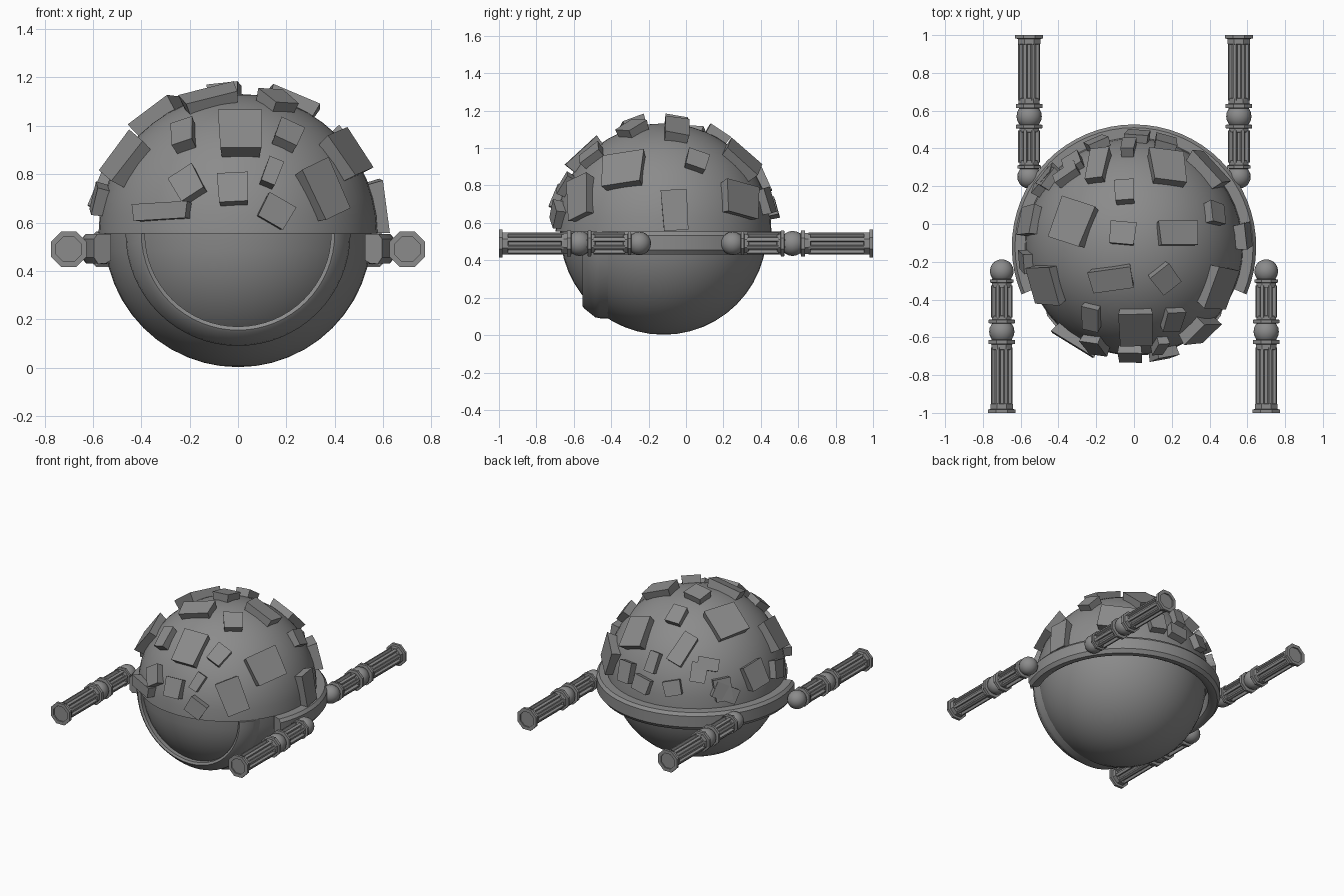
import bpy, bmesh, math, random
from mathutils import Vector, Matrix

if "Cube" in bpy.data.objects:
    bpy.data.objects.remove(bpy.data.objects["Cube"])

random.seed(4)
CENTER = Vector((0, -0.12, 0.555))
grey = bpy.data.materials.new("stone_grey")
grey.diffuse_color = (0.26, 0.26, 0.26, 1)
grey.use_nodes = True
grey.node_tree.nodes["Principled BSDF"].inputs["Base Color"].default_value = grey.diffuse_color


def finish(name, bm, angle=32):
    bmesh.ops.recalc_face_normals(bm, faces=bm.faces[:])
    me = bpy.data.meshes.new(name)
    bm.to_mesh(me)
    bm.free()
    me.materials.append(grey)
    me.shade_smooth()
    me.set_sharp_from_angle(angle=math.radians(angle))
    ob = bpy.data.objects.new(name, me)
    bpy.context.collection.objects.link(ob)
    return ob


def lathe(bm, profile, steps, mat, a0=0.0, a1=360.0, loop=False):
    """Turn (radius, height) points about local z, then place them with mat."""
    full = abs(a1 - a0) >= 360
    rings = []
    for i in range(steps if full else steps + 1):
        a = math.radians(a0 + (a1 - a0) * i / steps)
        rings.append([bm.verts.new(mat @ Vector((r * math.cos(a), r * math.sin(a), h)))
                      for r, h in profile])
    n = len(profile)
    for i in range(steps):
        p, q = rings[i], rings[(i + 1) % len(rings)]
        for j in range(n if loop else n - 1):
            k = (j + 1) % n
            bm.faces.new((p[j], q[j], q[k], p[k]))
    if not full and loop:
        bm.faces.new(rings[0])
        bm.faces.new(rings[-1])
    bmesh.ops.remove_doubles(bm, verts=[v for r in rings for v in r], dist=1e-5)


def arc(radius, start, end, steps):
    pts = []
    for i in range(steps + 1):
        a = math.radians(start + (end - start) * i / steps)
        pts.append((max(0.0, radius * math.cos(a)), radius * math.sin(a)))
    return pts


# Upper dome shell with its flat rim
bm = bmesh.new()
lathe(bm, [(0.5, 0)] + arc(0.577, 0, 90, 12), 48, Matrix.Translation(CENTER))
finish("upper_dome", bm)

# Lower bowl
bm = bmesh.new()
lathe(bm, arc(0.553, 0, -90, 12), 48, Matrix.Translation(CENTER))
finish("lower_bowl", bm)

# Raised half ring on the front of the bowl (turned about the y axis)
bm = bmesh.new()
about_y = Matrix.Translation((0, 0, CENTER.z)) @ Matrix.Rotation(math.radians(90), 4, 'X')
lathe(bm, [(0.385, 0.42), (0.385, 0.545), (0.40, 0.553), (0.412, 0.545),
           (0.46, 0.485), (0.465, 0.46), (0.465, 0.36)],
      32, about_y, 180, 360, loop=True)
finish("mouth_ring", bm)

# Belt round the sides and back
bm = bmesh.new()
lathe(bm, [(0.57, -0.11), (0.595, -0.125), (0.628, -0.125), (0.647, -0.10),
           (0.647, -0.022), (0.63, -0.002), (0.57, -0.002)],
      40, Matrix.Translation(CENTER), -23, 203, loop=True)
finish("side_belt", bm)


# Legs: ball joints, fluted segments and flanges along y
def make_leg(name, x, side):
    turn = Matrix.Rotation(math.radians(-90 * side), 4, 'X')
    base = Matrix.Translation((x, 0.25 * side, 0.49)) @ turn
    octo = base @ Matrix.Rotation(math.radians(22.5), 4, 'Z')
    bm = bmesh.new()
    # inner segment, then outer segment with a recessed end
    lathe(bm, [(0, 0.03), (0.068, 0.045), (0.068, 0.06), (0.055, 0.062), (0.055, 0.085),
               (0.044, 0.087), (0.044, 0.235), (0.055, 0.237), (0.055, 0.255),
               (0.075, 0.257), (0.075, 0.275), (0, 0.285)], 8, octo)
    lathe(bm, [(0, 0.355), (0.075, 0.365), (0.075, 0.385), (0.06, 0.387), (0.06, 0.415),
               (0.046, 0.417), (0.046, 0.70), (0.064, 0.702), (0.064, 0.73),
               (0.08, 0.732), (0.08, 0.75), (0.056, 0.75), (0.056, 0.742), (0, 0.742)],
          8, octo)
    # long ribs
    for t0, t1 in ((0.075, 0.245), (0.405, 0.715)):
        for i in range(8):
            m = (octo @ Matrix.Rotation(math.radians(45 * i), 4, 'Z')
                 @ Matrix.Translation((0.049, 0, (t0 + t1) / 2))
                 @ Matrix.Diagonal((0.02, 0.018, t1 - t0, 1)))
            bmesh.ops.create_cube(bm, size=1, matrix=m)
    # ball joints
    for t, r in ((0, 0.063), (0.32, 0.067)):
        bmesh.ops.create_uvsphere(bm, u_segments=16, v_segments=10, radius=r,
                                  matrix=base @ Matrix.Translation((0, 0, t)))
    finish(name, bm)


for label, sx in (("left", -1), ("right", 1)):
    make_leg("front_leg_" + label, 0.70 * sx, -1)
    make_leg("back_leg_" + label, 0.555 * sx, 1)


# Rough stone blocks set into the dome
def block(name, n, up, w, h, twist):
    n = n.normalized()
    v = (up - n * up.dot(n)).normalized()
    u = v.cross(n)
    rot = Matrix((u, v, n)).transposed().to_4x4()
    tilt = Matrix.Rotation(math.radians(random.uniform(-6, 6)), 4, 'X')
    m = (Matrix.Translation(CENTER + n * 0.565) @ rot
         @ Matrix.Rotation(math.radians(twist), 4, 'Z') @ tilt)
    bm = bmesh.new()
    bmesh.ops.create_cube(bm, size=1, matrix=Matrix.Diagonal((w, h, 0.11, 1)))
    for p in bm.verts:
        if p.co.z < 0:
            p.co.x *= 0.85
            p.co.y *= 0.85
        elif p.co.y > 0:
            p.co.x *= 1.08
    bm.transform(m)
    finish(name, bm, 20)


def hidden(a, b):
    return math.sqrt(max(0.0, 0.61 ** 2 - a * a - b * b))


# Front blocks: x, z, width, height, twist
front = [(0.01, 0.98, 0.17, 0.23, 0), (-0.23, 0.97, 0.09, 0.15, 25), (0.21, 0.97, 0.10, 0.13, -35),
         (-0.21, 0.76, 0.11, 0.13, 35), (-0.02, 0.74, 0.12, 0.13, 3), (0.14, 0.81, 0.06, 0.12, -25),
         (0.16, 0.65, 0.12, 0.11, -30), (-0.32, 0.65, 0.25, 0.07, 3), (0.36, 0.74, 0.15, 0.23, 20),
         (-0.48, 0.87, 0.20, 0.21, -15), (0.46, 0.89, 0.22, 0.20, 10)]
for i, (x, z, w, h, t) in enumerate(front):
    dz = z - CENTER.z
    block("front_block_%d" % i, Vector((x, -hidden(x, dz), dz)), Vector((0, 0, 1)), w, h, t)

# Crown blocks: x, y, width, depth, twist
crown = [(-0.33, 0.01, 0.21, 0.23, -15), (-0.06, -0.05, 0.13, 0.12, -5), (-0.05, 0.175, 0.10, 0.13, 5),
         (0.235, -0.05, 0.21, 0.13, 0), (-0.12, -0.29, 0.22, 0.12, 8), (0.165, -0.29, 0.12, 0.13, 40),
         (0.18, 0.31, 0.18, 0.22, -10), (-0.195, 0.32, 0.10, 0.22, 10), (-0.03, 0.42, 0.07, 0.14, 0),
         (-0.365, 0.27, 0.08, 0.14, -40), (-0.48, 0.24, 0.10, 0.17, -35)]
for i, (x, y, w, h, t) in enumerate(crown):
    dy = y - CENTER.y
    block("crown_block_%d" % i, Vector((x, dy, hidden(x, dy))), Vector((0, 1, 0)), w, h, t)

# Side blocks: side, y, z, width, height, twist
sides = [(1, -0.06, 0.67, 0.13, 0.22, 3), (1, 0.06, 0.94, 0.11, 0.11, -25), (1, 0.30, 0.73, 0.22, 0.18, -12),
         (-1, 0.02, 0.73, 0.15, 0.17, 10), (-1, 0.25, 0.69, 0.11, 0.15, 5), (-1, -0.20, 0.70, 0.10, 0.12, -15)]
for i, (s, y, z, w, h, t) in enumerate(sides):
    dy, dz = y - CENTER.y, z - CENTER.z
    block("side_block_%d" % i, Vector((s * hidden(dy, dz), dy, dz)), Vector((0, 0, 1)), w, h, t)

# Back blocks: x, z, width, height, twist
back = [(-0.20, 0.70, 0.11, 0.10, 15), (0.02, 0.68, 0.12, 0.10, -10), (0.17, 0.72, 0.11, 0.14, 5),
        (-0.33, 0.80, 0.10, 0.13, -10)]
for i, (x, z, w, h, t) in enumerate(back):
    dz = z - CENTER.z
    block("back_block_%d" % i, Vector((x, hidden(x, dz), dz)), Vector((0, 0, 1)), w, h, t)
